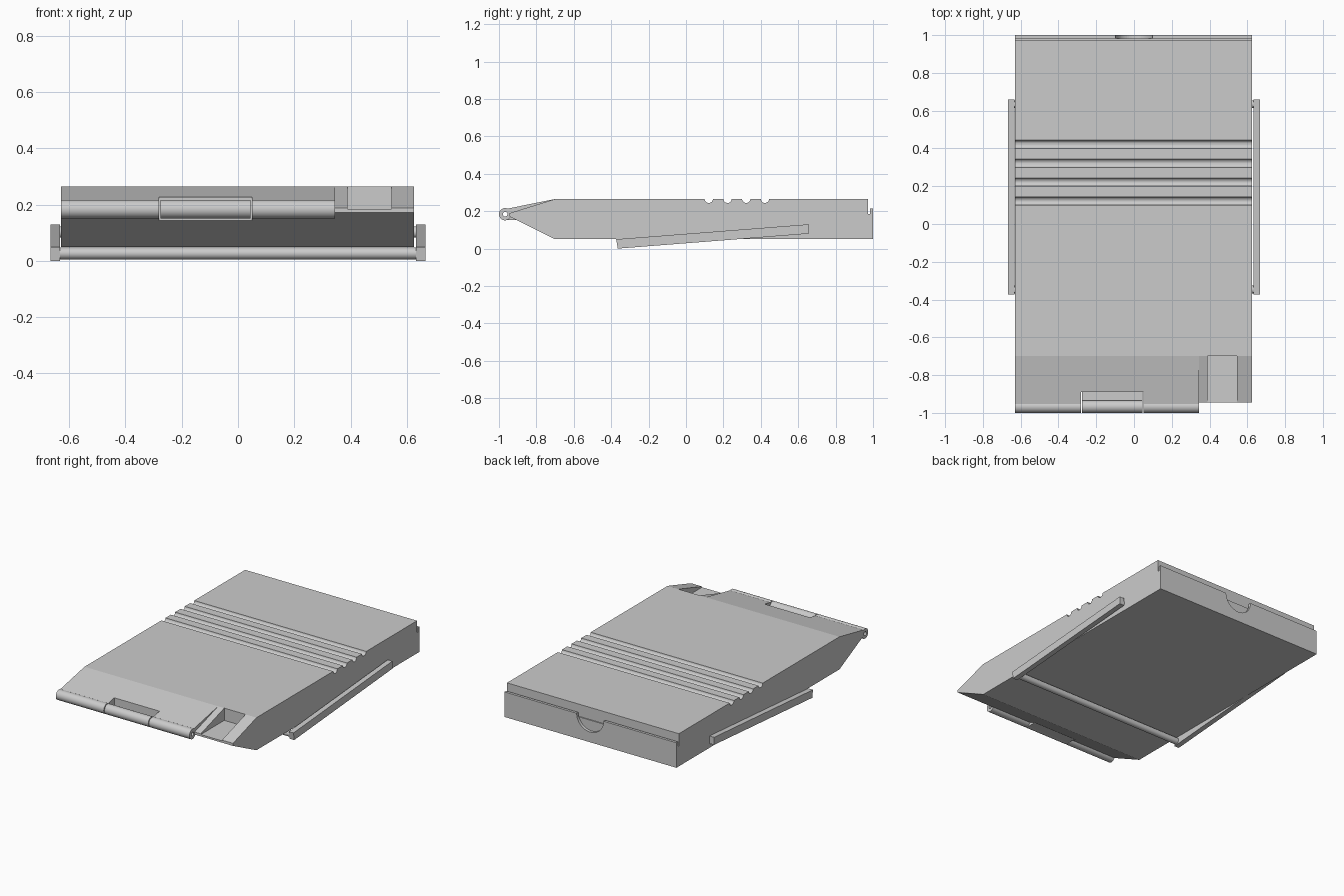
import bpy, bmesh, math
from mathutils import Vector

if "Cube" in bpy.data.objects:
    bpy.data.objects.remove(bpy.data.objects["Cube"], do_unlink=True)

grey = bpy.data.materials.new("plain_grey")
grey.use_nodes = True
COLOUR = (0.6, 0.6, 0.6, 1)
grey.diffuse_color = COLOUR
grey.node_tree.nodes["Principled BSDF"].inputs["Base Color"].default_value = COLOUR


def finish(name, bm, smooth=False):
    bmesh.ops.recalc_face_normals(bm, faces=bm.faces)
    mesh = bpy.data.meshes.new(name)
    bm.to_mesh(mesh)
    bm.free()
    mesh.materials.append(grey)
    if smooth:
        mesh.polygons.foreach_set("use_smooth", [True] * len(mesh.polygons))
        mesh.set_sharp_from_angle(angle=math.radians(35))
    obj = bpy.data.objects.new(name, mesh)
    bpy.context.collection.objects.link(obj)
    return obj


def prism(name, profile, x0, x1):
    """Extrude a (y, z) profile from x0 to x1."""
    bm = bmesh.new()
    face = bm.faces.new([bm.verts.new((x0, y, z)) for y, z in profile])
    new = bmesh.ops.extrude_face_region(bm, geom=[face])["geom"]
    bmesh.ops.translate(bm, vec=(x1 - x0, 0, 0),
                        verts=[v for v in new if isinstance(v, bmesh.types.BMVert)])
    return finish(name, bm)


def box(name, x0, x1, y0, y1, z0, z1):
    return prism(name, [(y0, z0), (y1, z0), (y1, z1), (y0, z1)], x0, x1)


def tube(name, x0, x1, y, z, outer, inner, sides=32):
    """Hollow round bar along x."""
    bm = bmesh.new()
    rings = []
    for x, r in ((x0, outer), (x1, outer), (x1, inner), (x0, inner)):
        rings.append([bm.verts.new((x, y + r * math.cos(a), z + r * math.sin(a)))
                      for a in (math.tau * i / sides for i in range(sides))])
    for k, ring in enumerate(rings):
        other = rings[(k + 1) % len(rings)]
        for i in range(sides):
            j = (i + 1) % sides
            bm.faces.new((ring[i], ring[j], other[j], other[i]))
    return finish(name, bm, True)


def rod(name, axis, start, length, radius, smooth=True):
    """Solid cylinder starting at a point, along x or y."""
    bm = bmesh.new()
    bmesh.ops.create_cone(bm, cap_ends=True, segments=48, radius1=radius,
                          radius2=radius, depth=length)
    direction = Vector((1, 0, 0) if axis == "x" else (0, 1, 0))
    bm.transform(direction.to_track_quat("Z", "Y").to_matrix().to_4x4())
    bmesh.ops.translate(bm, verts=bm.verts, vec=Vector(start) + direction * length / 2)
    return finish(name, bm, smooth)


def cut(target, cutters):
    for c in cutters:
        mod = target.modifiers.new("cut", "BOOLEAN")
        mod.operation, mod.solver, mod.object = "DIFFERENCE", "EXACT", c
    bpy.context.view_layer.update()
    graph = bpy.context.evaluated_depsgraph_get()
    mesh = bpy.data.meshes.new_from_object(target.evaluated_get(graph))
    target.modifiers.clear()
    target.data = mesh
    for c in cutters:
        bpy.data.objects.remove(c, do_unlink=True)


LEFT, RIGHT = -0.63, 0.625
TOP, BOTTOM = 0.265, 0.05
HINGE_Y, HINGE_Z = -0.967, 0.184

# Case outline: nose, grooved top, rear lip with a narrow slot
outline = [(-0.70, BOTTOM), (-0.953, 0.176), (-0.953, 0.214), (-0.70, TOP)]
for i in range(4):
    centre = 0.122 + 0.1 * i
    for s in range(13):
        a = math.pi + math.pi * s / 12
        outline.append((centre + 0.022 * math.cos(a), TOP + 0.021 * math.sin(a)))
outline += [(0.974, TOP), (0.974, 0.185), (0.983, 0.185), (0.983, 0.215),
            (1.0, 0.215), (1.0, BOTTOM)]
case = prism("case", outline, LEFT, RIGHT)

# Cut the bare nose end, the latch notch, the hinge recess and the thumb notch
cut(case, [
    prism("nose_cutter", [(-0.70, TOP), (-0.945, 0.189), (-0.945, 0.1), (-1.1, 0.1),
                          (-1.1, 0.3), (-0.70, 0.3)], 0.345, 0.7),
    box("notch_cutter", 0.39, 0.545, -1.1, -0.70, 0.184, 0.4),
    box("recess_cutter", -0.28, 0.05, -1.1, -0.89, 0, 0.4),
    rod("thumb_cutter", "y", (0, 0.981, 0.215), 0.1, 0.098, False),
])

# Thumb cutter must not reach the lid, which sits ahead of it
# Hinge barrels and the centre leaf
for name, x0, x1 in (("hinge_barrel_right", LEFT, -0.28),
                     ("hinge_barrel_centre", -0.275, 0.045),
                     ("hinge_barrel_left", 0.05, 0.345)):
    tube(name, x0, x1, HINGE_Y, HINGE_Z, 0.033, 0.0125)
box("hinge_leaf", -0.275, 0.045, -0.96, -0.889, 0.152, 0.169)

# Tilted stand: two arms, pivot pins and a cross bar
for side, x in (("right", LEFT), ("left", RIGHT)):
    sign = math.copysign(1, x)
    prism("stand_arm_" + side, [(-0.365, 0.0), (0.658, 0.08), (0.658, 0.13),
                                (-0.373, 0.05)], sign * 0.632, sign * 0.666)
    rod("pivot_pin_" + side, "x", (sign * 0.628 - 0.01, 0.635, 0.103), 0.02, 0.02)
rod("stand_cross_bar", "x", (-0.64, -0.347, 0.027), 1.28, 0.021)
